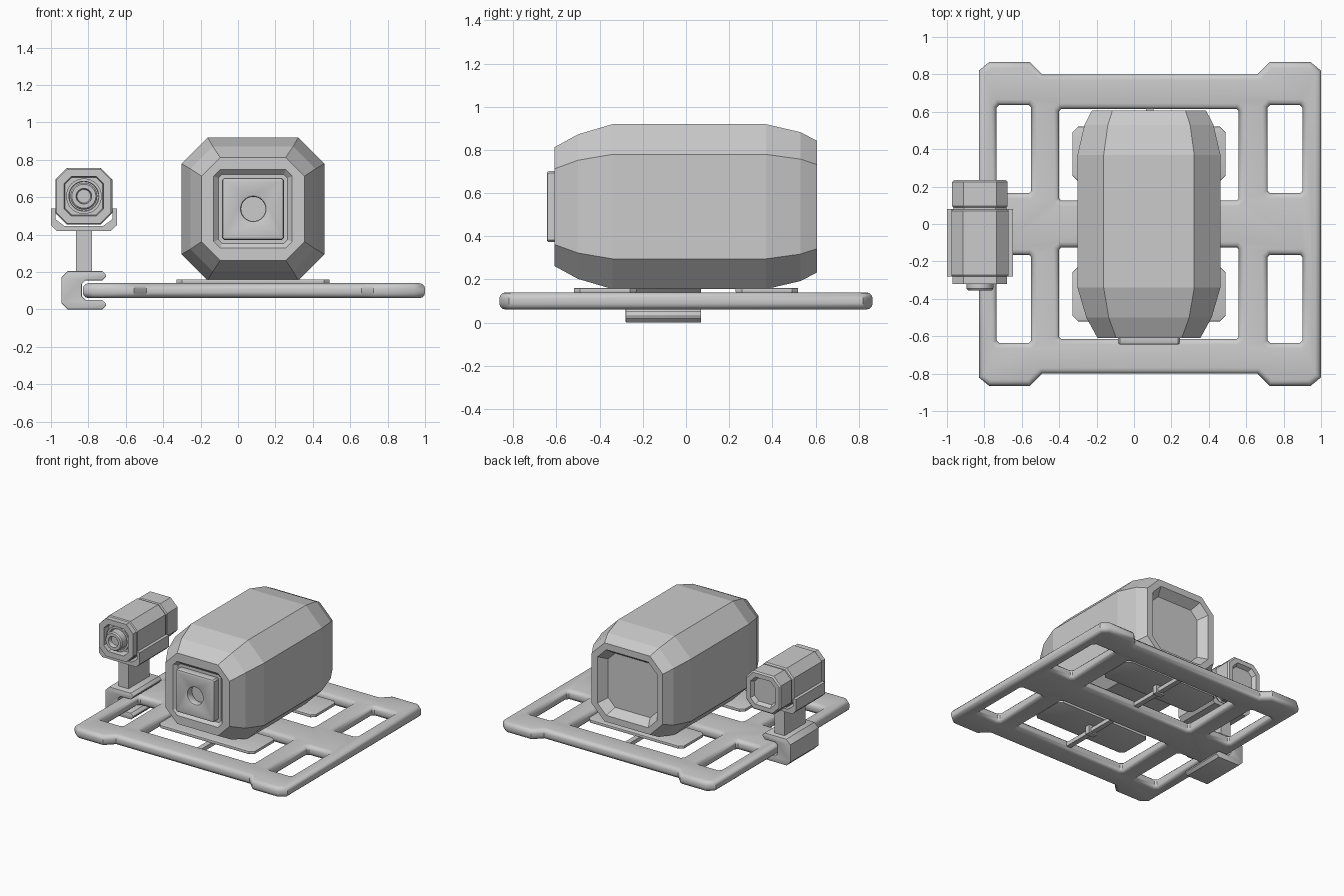
import bpy, bmesh, math

if "Cube" in bpy.data.objects:
    bpy.data.objects.remove(bpy.data.objects["Cube"])


def finish(obj, bm, angle=None):
    bmesh.ops.remove_doubles(bm, verts=bm.verts, dist=1e-4)
    bmesh.ops.recalc_face_normals(bm, faces=bm.faces)
    bm.to_mesh(obj.data)
    bm.free()
    if angle:
        bpy.ops.object.select_all(action='DESELECT')
        obj.select_set(True)
        bpy.context.view_layer.objects.active = obj
        bpy.ops.object.shade_smooth_by_angle(angle=math.radians(angle))
    return obj


def slab(name, loops, lo, hi, bevel=0.0, axis='Z', res=1):
    """Flat outline (first loop) with holes (other loops), extruded lo..hi."""
    cu = bpy.data.curves.new(name, 'CURVE')
    cu.dimensions, cu.fill_mode = '2D', 'BOTH'
    cu.extrude = (hi - lo) / 2 - bevel
    cu.bevel_depth, cu.offset, cu.bevel_resolution = bevel, -bevel, res
    for pts in loops:
        sp = cu.splines.new('POLY')
        sp.points.add(len(pts) - 1)
        for p, (x, y) in zip(sp.points, pts):
            p.co = (x, y, 0, 1)
        sp.use_cyclic_u = True
    obj = bpy.data.objects.new(name, cu)
    bpy.context.collection.objects.link(obj)
    mid = (lo + hi) / 2
    if axis == 'Y':
        obj.location, obj.rotation_euler = (0, mid, 0), (math.pi / 2, 0, 0)
    else:
        obj.location = (0, 0, mid)
    bpy.ops.object.select_all(action='DESELECT')
    obj.select_set(True)
    bpy.context.view_layer.objects.active = obj
    bpy.ops.object.convert(target='MESH')
    obj = bpy.context.view_layer.objects.active
    bm = bmesh.new()
    bm.from_mesh(obj.data)
    return finish(obj, bm, 40)


def rect(x0, x1, y0, y1, c=0.0):
    """Rectangle with chamfered corners."""
    if c == 0:
        return [(x0, y0), (x1, y0), (x1, y1), (x0, y1)]
    return [(x0 + c, y0), (x1 - c, y0), (x1, y0 + c), (x1, y1 - c),
            (x1 - c, y1), (x0 + c, y1), (x0, y1 - c), (x0, y0 + c)]


def circle(cx, cz, r, n=32):
    return [(cx + r * math.cos(2 * math.pi * i / n),
             cz + r * math.sin(2 * math.pi * i / n)) for i in range(n)]


def loft(name, sections, angle=None):
    """Closed skin through (y, [(x, z)...]) sections, capped at both ends."""
    bm = bmesh.new()
    rings = [[bm.verts.new((x, y, z)) for x, z in pts] for y, pts in sections]
    n = len(rings[0])
    for a, b in zip(rings, rings[1:]):
        for i in range(n):
            j = (i + 1) % n
            bm.faces.new((a[i], a[j], b[j], b[i]))
    bm.faces.new(rings[0])
    bm.faces.new(rings[-1])
    me = bpy.data.meshes.new(name)
    obj = bpy.data.objects.new(name, me)
    bpy.context.collection.objects.link(obj)
    return finish(obj, bm, angle)


def octs(cx, cz, rows):
    """Octagon sections from (y, half size, chamfer) rows."""
    return [(y, rect(cx - h, cx + h, cz - h, cz + h, c)) for y, h, c in rows]


# Base frame with corner tabs and six windows
CX = 0.085
half = [(-0.915, 0.82), (-0.86, 0.865), (-0.64, 0.865), (-0.575, 0.80),
        (0.575, 0.80), (0.64, 0.865), (0.86, 0.865), (0.915, 0.82)]
outline = [(CX + x, y) for x, y in half] + [(CX + x, -y) for x, y in reversed(half)]
holes = []
for s in (-1, 1):
    for x0, x1, y0, y1 in ((-0.735, -0.55, 0.165, 0.635), (-0.40, 0.56, 0.125, 0.615),
                           (0.715, 0.90, 0.165, 0.635)):
        holes.append(rect(x0, x1, *sorted((s * y0, s * y1)), 0.012))
slab("base_frame", [outline] + holes, 0.06, 0.14, 0.03, res=2)

# Support pads, their thin struts and clips
for s, tag in ((-1, "front"), (1, "back")):
    slab("support_pad_" + tag, [rect(-0.33, 0.49, *sorted((s * 0.23, s * 0.52)), 0.03)],
         0.138, 0.16, 0.004)
    slab("strut_" + tag, [rect(CX - 0.02, CX + 0.02, *sorted((s * 0.10, s * 0.64)))],
         0.085, 0.115)
    slab("strut_clip_" + tag, [rect(CX - 0.035, CX + 0.035, s * 0.37 - 0.02, s * 0.37 + 0.02)],
         0.075, 0.14)

# Main housing, with recessed front and back
CZ = 0.537
loft("housing", octs(0.08, CZ, [
    (-0.585, 0.185, 0.02), (-0.61, 0.21, 0.035), (-0.61, 0.275, 0.10), (-0.50, 0.335, 0.12),
    (-0.34, 0.382, 0.14), (0.37, 0.382, 0.14), (0.53, 0.345, 0.125), (0.607, 0.305, 0.11),
    (0.607, 0.255, 0.075), (0.54, 0.21, 0.06)]))

# Front button with round opening
sq = rect(0.08 - 0.165, 0.08 + 0.165, CZ - 0.165, CZ + 0.165, 0.01)
slab("front_button", [sq, circle(0.082, CZ, 0.065)], -0.645, -0.58, 0.012, 'Y')

# Side clamp gripping the frame edge
clamp = [(-0.945, 0.035), (-0.91, 0.0), (-0.725, 0.0), (-0.705, 0.02), (-0.705, 0.03),
         (-0.725, 0.05), (-0.815, 0.05), (-0.835, 0.07), (-0.835, 0.135), (-0.815, 0.155),
         (-0.725, 0.155), (-0.705, 0.175), (-0.705, 0.185), (-0.725, 0.205),
         (-0.91, 0.205), (-0.945, 0.17)]
slab("clamp", [clamp], -0.28, 0.07, 0.004, 'Y')
slab("clamp_post", [rect(-0.867, -0.78, -0.23, 0.03)], 0.195, 0.43)

# Cradle under the small camera
KX, KZ = -0.824, 0.605
u = [(-0.176, 0.54), (-0.176, 0.45), (-0.145, 0.42)]
v = [(-0.105, 0.447), (-0.152, 0.482), (-0.152, 0.54)]
cradle = [(KX + x, z) for x, z in u] + [(KX - x, z) for x, z in reversed(u)]
cradle += [(KX - x, z) for x, z in reversed(v)] + [(KX + x, z) for x, z in v]
slab("cradle", [cradle], -0.28, 0.08, 0.0, 'Y')

# Small camera body with rear cap groove and recessed ends
loft("camera_body", octs(KX, KZ, [
    (-0.26, 0.10, 0.035), (-0.32, 0.105, 0.038), (-0.32, 0.146, 0.058), (-0.28, 0.146, 0.058),
    (-0.272, 0.152, 0.062), (0.07, 0.152, 0.062), (0.078, 0.142, 0.058), (0.088, 0.142, 0.058),
    (0.096, 0.148, 0.06), (0.225, 0.148, 0.06), (0.235, 0.138, 0.056),
    (0.235, 0.105, 0.04), (0.205, 0.09, 0.035)]))

# Stepped round lens
loft("lens_ring", [(y, circle(KX, KZ, r)) for y, r in (
    (-0.25, 0.095), (-0.30, 0.095), (-0.30, 0.08), (-0.275, 0.078), (-0.275, 0.03))], 30)
loft("lens_barrel", [(y, circle(KX, KZ, r)) for y, r in (
    (-0.26, 0.072), (-0.345, 0.072), (-0.355, 0.064), (-0.355, 0.042), (-0.325, 0.036))], 30)
